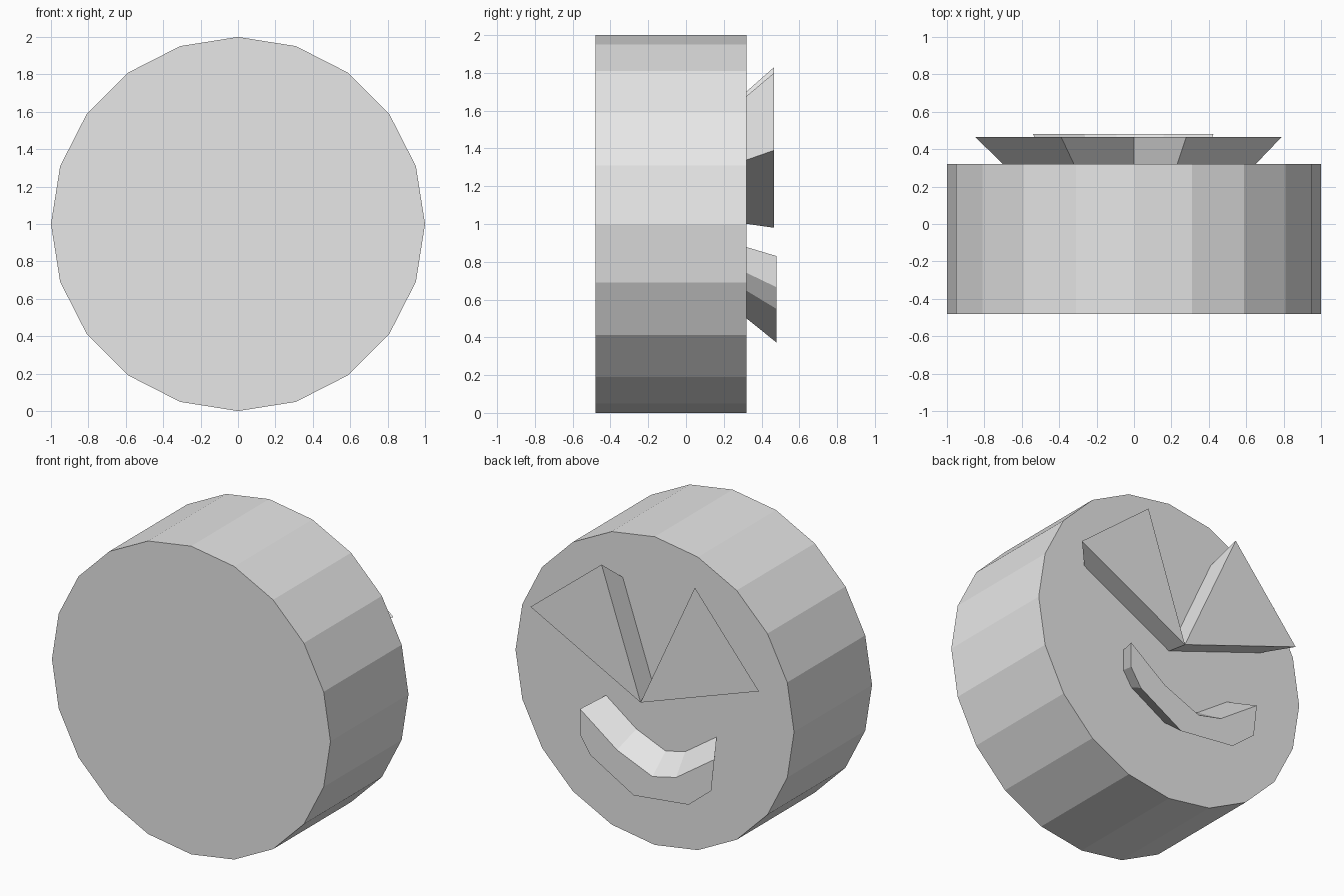
import bpy
import bmesh
import math
from mathutils import Vector

cube = bpy.data.objects.get("Cube")
if cube:
    bpy.data.objects.remove(cube, do_unlink=True)

grey = bpy.data.materials.new("light_grey")
grey.use_nodes = True
grey.diffuse_color = (0.8, 0.8, 0.8, 1)
grey.node_tree.nodes["Principled BSDF"].inputs["Base Color"].default_value = (0.8, 0.8, 0.8, 1)

FACE_Y = 0.32   # flat side of the disc that carries the raised shapes
SINK = 0.02     # how far the raised shapes reach into the disc


def prism(name, outline, y0, y1, base_scale=1.0, centre=(0, 1)):
    """Extrude an (x, z) outline from y0 to y1; the y0 end is scaled about centre."""
    c = Vector(centre)
    bm = bmesh.new()
    rings = []
    for y, s in ((y0, base_scale), (y1, 1.0)):
        pts = [c + (Vector(p) - c) * s for p in outline]
        rings.append([bm.verts.new((p.x, y, p.y)) for p in pts])
    low, high = rings
    bm.faces.new(low)
    bm.faces.new(high)
    n = len(outline)
    for i in range(n):
        j = (i + 1) % n
        bm.faces.new((low[i], low[j], high[j], high[i]))
    bmesh.ops.recalc_face_normals(bm, faces=bm.faces)
    mesh = bpy.data.meshes.new(name)
    bm.to_mesh(mesh)
    bm.free()
    mesh.materials.append(grey)
    obj = bpy.data.objects.new(name, mesh)
    bpy.context.collection.objects.link(obj)
    return obj


def flared(name, outline, top_y):
    """Raised shape that widens away from the disc."""
    taper = 0.1765 * (top_y - FACE_Y + SINK) / (top_y - FACE_Y)
    return prism(name, outline, FACE_Y - SINK, top_y, 1 - taper, (0, 1.1))


# Thick twenty-sided disc
sides = 20
circle = [(math.sin(math.tau * i / sides), 1 + math.cos(math.tau * i / sides))
          for i in range(sides)]
prism("disc_body", circle, -0.48, FACE_Y)

# Two slanted triangular eyes that meet at the nose
flared("left_eye", [(0, 0.98), (0.79, 1.39), (0.28, 1.8)], 0.466)
flared("right_eye", [(0, 0.98), (-0.39, 1.83), (-0.85, 1.28)], 0.466)

# Crooked smile: upper edge, then lower edge back
flared("mouth", [(0.425, 0.83), (0.16, 0.635), (-0.095, 0.53), (-0.265, 0.57),
                 (-0.54, 0.76), (-0.517, 0.55), (-0.355, 0.417),
                 (0.04, 0.372), (0.35, 0.55), (0.425, 0.665)], 0.48)
